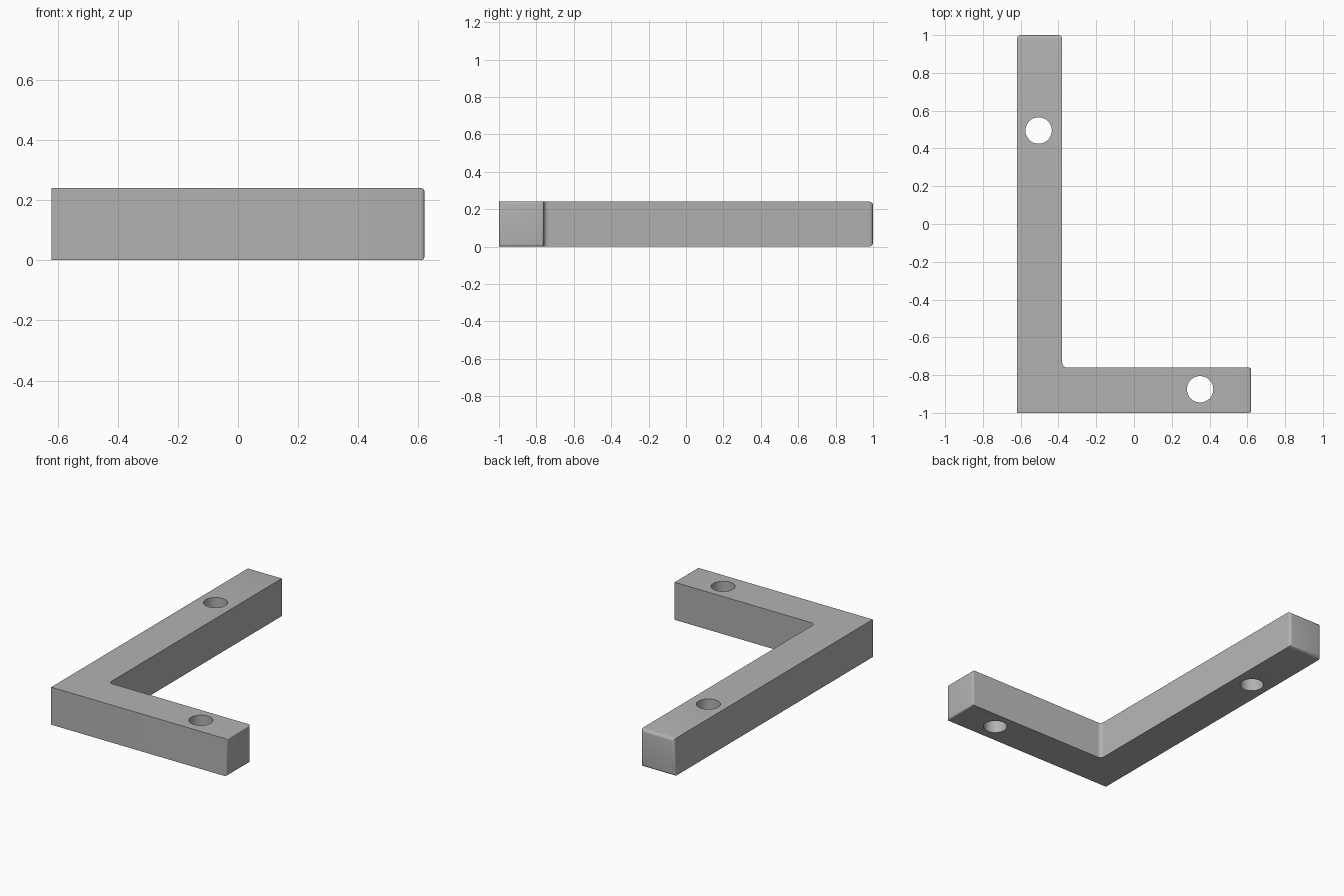
import bpy
import bmesh
from mathutils import Matrix

if "Cube" in bpy.data.objects:
    bpy.data.objects.remove(bpy.data.objects["Cube"], do_unlink=True)

X, Y, HEIGHT, WIDTH = 0.62, 1.0, 0.24, 0.24
HOLES = [(-0.505, 0.495), (0.35, -0.875)]

grey = bpy.data.materials.new("plain grey")
grey.use_nodes = True
grey.diffuse_color = (0.45, 0.45, 0.45, 1)
grey.node_tree.nodes["Principled BSDF"].inputs["Base Color"].default_value = grey.diffuse_color


def make_object(name, bm):
    mesh = bpy.data.meshes.new(name)
    bm.to_mesh(mesh)
    bm.free()
    mesh.materials.append(grey)
    obj = bpy.data.objects.new(name, mesh)
    bpy.context.collection.objects.link(obj)
    return obj


# L-shaped bar: extruded outline
outline = [(-X, -Y), (X, -Y), (X, WIDTH - Y), (WIDTH - X, WIDTH - Y), (WIDTH - X, Y), (-X, Y)]
bm = bmesh.new()
base = bm.faces.new([bm.verts.new((x, y, 0)) for x, y in outline])
top = bmesh.ops.extrude_face_region(bm, geom=[base])["geom"]
bmesh.ops.translate(bm, vec=(0, 0, HEIGHT),
                    verts=[v for v in top if isinstance(v, bmesh.types.BMVert)])
bmesh.ops.recalc_face_normals(bm, faces=bm.faces)


def edges_where(test):
    return [e for e in bm.edges if all(test(v.co) for v in e.verts)]


# Softened arm ends and a small fillet in the inner corner
for test, radius in [
    (lambda c: c.y > Y - 0.001, 0.02),
    (lambda c: c.x > X - 0.001, 0.012),
    (lambda c: abs(c.x - WIDTH + X) < 0.001 and abs(c.y - WIDTH + Y) < 0.001, 0.025),
]:
    bmesh.ops.bevel(bm, geom=edges_where(test), offset=radius, segments=4,
                    profile=0.5, affect='EDGES')
bracket = make_object("corner_bracket", bm)

# Screw holes, one through each arm
bm = bmesh.new()
for x, y in HOLES:
    bmesh.ops.create_cone(bm, cap_ends=True, segments=32, radius1=0.07, radius2=0.07,
                          depth=1, matrix=Matrix.Translation((x, y, HEIGHT / 2)))
cutter = make_object("hole_cutter", bm)
cutter.hide_render = True

cut = bracket.modifiers.new("screw_holes", 'BOOLEAN')
cut.operation = 'DIFFERENCE'
cut.solver = 'EXACT'
cut.object = cutter
bpy.context.view_layer.objects.active = bracket
bracket.select_set(True)
bpy.ops.object.modifier_apply(modifier=cut.name)
bpy.data.objects.remove(cutter, do_unlink=True)
bpy.ops.object.shade_smooth_by_angle()
